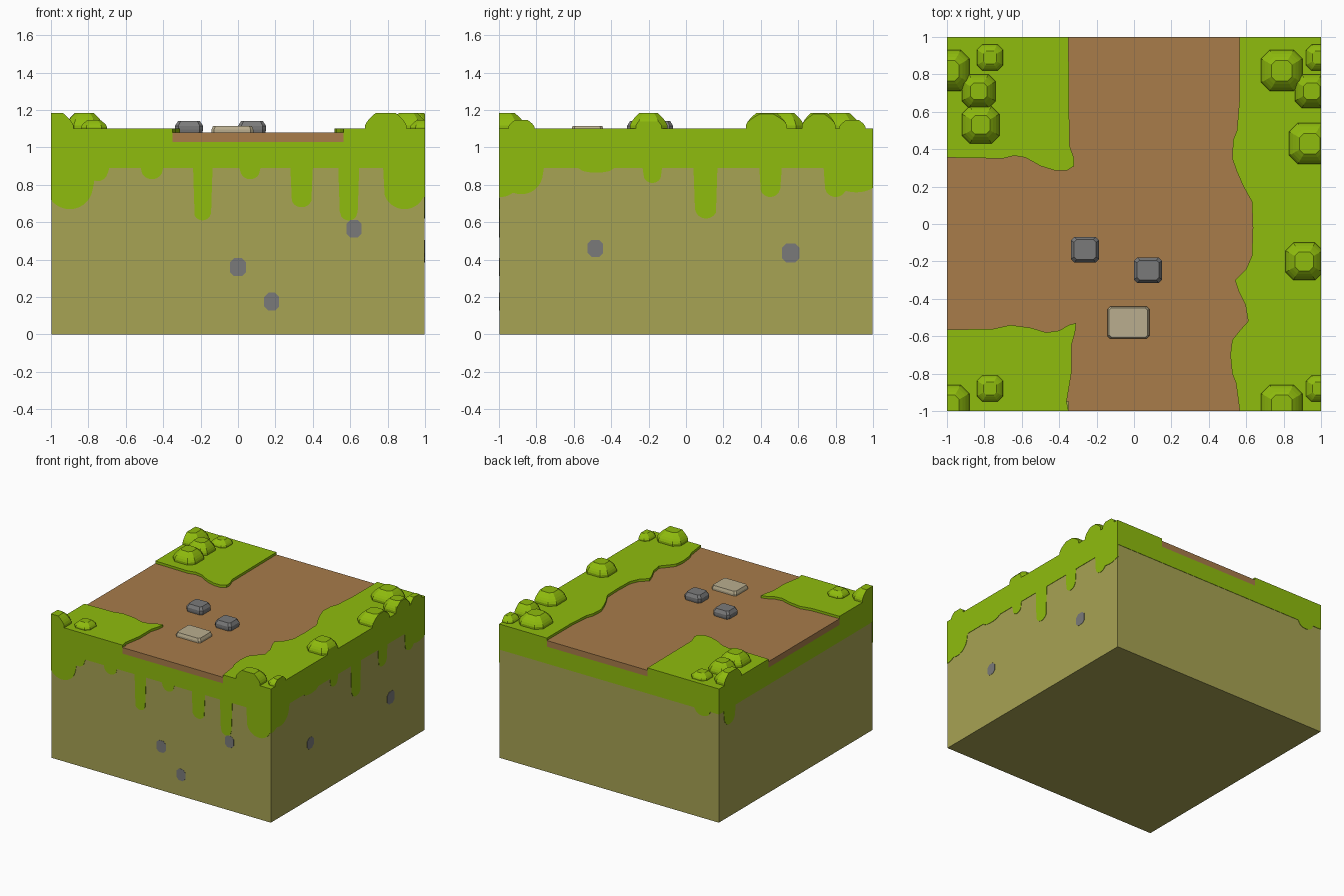
import bpy, bmesh, math
from mathutils import Matrix, Vector

cube = bpy.data.objects.get("Cube")
if cube:
    bpy.data.objects.remove(cube, do_unlink=True)


def material(name, rgb):
    lin = [((c / 255 + 0.055) / 1.055) ** 2.4 if c > 10 else c / 255 / 12.92 for c in rgb]
    mat = bpy.data.materials.new(name)
    mat.use_nodes = True
    mat.diffuse_color = (*lin, 1)
    mat.node_tree.nodes["Principled BSDF"].inputs["Base Color"].default_value = (*lin, 1)
    return mat


GRASS = material("grass green", (143, 188, 13))
EARTH = material("olive earth", (167, 163, 83))
PATH = material("path brown", (168, 124, 74))
STONE = material("stone grey", (122, 122, 122))
SLAB = material("pale stone", (186, 174, 143))

PATH_BASE, PATH_TOP, GRASS_TOP = 1.03, 1.08, 1.10
GRASS_LOW = 0.89
SOIL = 0.997


def finish(name, bm, mat):
    bmesh.ops.recalc_face_normals(bm, faces=bm.faces)
    mesh = bpy.data.meshes.new(name)
    bm.to_mesh(mesh)
    bm.free()
    mesh.materials.append(mat)
    obj = bpy.data.objects.new(name, mesh)
    bpy.context.collection.objects.link(obj)
    return obj


def prism(name, points, offset, mat, turn=0):
    """Extrude a flat outline of 3D points by an offset, then turn about z."""
    bm = bmesh.new()
    face = bm.faces.new([bm.verts.new(p) for p in points])
    new = bmesh.ops.extrude_face_region(bm, geom=[face], use_keep_orig=True)["geom"]
    bmesh.ops.translate(bm, vec=offset, verts=[v for v in new if isinstance(v, bmesh.types.BMVert)])
    bmesh.ops.rotate(bm, matrix=Matrix.Rotation(math.radians(turn), 3, 'Z'), verts=bm.verts)
    return finish(name, bm, mat)


def layer(name, outline, low, high, mat):
    return prism(name, [(x, y, low) for x, y in outline], (0, 0, high - low), mat)


def octagon(cx, cy, hx, hy, cut):
    pts = []
    for sx, sy in ((1, 1), (-1, 1), (-1, -1), (1, -1)):
        pair = [(cx + sx * hx, cy + sy * (hy - cut)), (cx + sx * (hx - cut), cy + sy * hy)]
        pts += pair if sx == sy else pair[::-1]
    return pts


def mound(name, cx, cy, hx, hy, cut, base, profile, mat):
    """Stack of cut-corner rings; profile holds (scale, height) pairs."""
    bm = bmesh.new()
    rings = [[bm.verts.new((x, y, base + h)) for x, y in octagon(cx, cy, hx * s, hy * s, cut * s)]
             for s, h in profile]
    for a, b in zip(rings, rings[1:]):
        for i in range(8):
            j = (i + 1) % 8
            bm.faces.new((a[i], a[j], b[j], b[i]))
    bm.faces.new(rings[0][::-1])
    bm.faces.new(rings[-1])
    # Trim flush with the tile border
    for n in (Vector((1, 0, 0)), Vector((-1, 0, 0)), Vector((0, 1, 0)), Vector((0, -1, 0))):
        bmesh.ops.bisect_plane(bm, geom=bm.verts[:] + bm.edges[:] + bm.faces[:],
                               plane_co=n, plane_no=n, clear_outer=True)
        rim = [e for e in bm.edges if e.is_boundary]
        if rim:
            bmesh.ops.holes_fill(bm, edges=rim, sides=0)
    return finish(name, bm, mat)


# Earth block
layer("earth_block", [(-SOIL, -SOIL), (SOIL, -SOIL), (SOIL, SOIL), (-SOIL, SOIL)], 0, PATH_BASE, EARTH)

# Dirt path: reaches the border on three sides, tucked under the grass elsewhere
layer("dirt_path", [
    (-.35, -1), (.565, -1), (.565, -.95), (.7, -.95), (.7, .95), (.565, .95), (.565, 1), (-.35, 1),
    (-.35, .95), (-.5, .95), (-.5, .5), (-.95, .5), (-.95, .355), (-1, .355),
    (-1, -.565), (-.95, -.565), (-.95, -.7), (-.5, -.7), (-.5, -.95), (-.35, -.95)],
    PATH_BASE, PATH_TOP, PATH)

# Grass lawns with wavy edges
layer("lawn_right", [
    (1, -1), (1, 1), (.565, 1), (.565, .68), (.55, .5), (.53, .45), (.525, .35), (.55, .28),
    (.585, .2), (.63, .12), (.635, -.02), (.63, -.17), (.6, -.24), (.54, -.3), (.56, -.36),
    (.595, -.43), (.61, -.52), (.565, -.57), (.525, -.62), (.515, -.7), (.525, -.8),
    (.545, -.85), (.565, -1)], PATH_BASE, GRASS_TOP, GRASS)
layer("lawn_back", [
    (-1, 1), (-1, .355), (-.7, .35), (-.64, .365), (-.58, .355), (-.5, .31), (-.42, .285),
    (-.36, .285), (-.32, .31), (-.32, .35), (-.345, .42), (-.35, 1)],
    PATH_BASE, GRASS_TOP, GRASS)
layer("lawn_front", [
    (-1, -1), (-1, -.565), (-.75, -.56), (-.66, -.54), (-.55, -.555), (-.47, -.58), (-.4, -.57),
    (-.35, -.54), (-.31, -.53), (-.315, -.58), (-.335, -.65), (-.335, -.8), (-.36, -.95),
    (-.35, -1)], PATH_BASE, GRASS_TOP, GRASS)


# Grass skirts: drips are (centre, half width, lowest height)
def drip_height(u, drips):
    low = GRASS_LOW
    for c, half, z in drips:
        t = abs(u - c) / half
        if t < 1:
            r = min(half, GRASS_LOW - z)
            low = min(low, z + r * (1 - math.sqrt(1 - t * t)))
    return low


SKIRTS = {
    "front": (0, [(-.9, .125, .67), (-.75, .055, .82), (-.46, .06, .83), (-.19, .047, .61),
                  (.065, .055, .83), (.34, .057, .68), (.592, .048, .61), (.89, .112, .67)]),
    "right": (90, [(-.99, .1, .735), (-.88, .115, .75), (-.48, .09, .865), (-.18, .05, .81),
                   (.107, .06, .62), (.45, .055, .735), (.8, .058, .735), (.91, .16, .76)]),
    "back": (180, [(.85, .07, .84)]),
    "left": (-90, [(-.86, .07, .76)]),
}
STEPS = 250
for side, (turn, drips) in SKIRTS.items():
    us = [-1 + 2 * i / STEPS for i in range(STEPS + 1)]
    edge = [(u, -1, drip_height(u, drips)) for u in us]
    prism("grass_skirt_" + side, edge + [(1, -1, PATH_BASE), (-1, -1, PATH_BASE)],
          (0, .008, 0), GRASS, turn)

# Pebbles set in the earth walls: (turn, along, height, half width, half height)
for i, (turn, u, z, w, h) in enumerate([
        (0, 0, .36, .043, .048), (0, .18, .175, .04, .048), (0, .62, .565, .04, .048),
        (90, -.485, .46, .042, .046), (90, .56, .435, .047, .05)]):
    prism(f"wall_pebble_{i + 1}", [(x, -.999, y) for x, y in octagon(u, z, w, h, .022)],
          (0, .006, 0), STONE, turn)

# Bushes: (x, y, radius)
BUSH = [(1, -.01), (1, .018), (.93, .034), (.82, .05), (.66, .068), (.5, .083)]
for i, (x, y, r) in enumerate([
        (-.99, .82, .11), (-.77, .89, .07), (-.83, .71, .09), (-.82, .53, .1),
        (.79, .82, .11), (.99, .89, .07), (.95, .71, .09), (.94, .43, .11), (.91, -.2, .1),
        (.79, -.97, .11), (.99, -.88, .07), (-.99, -.97, .11), (-.77, -.88, .07)]):
    k = .55 if r < .08 else 1
    mound(f"bush_{i + 1}", x, y, r, r, r * .42, GRASS_TOP, [(s, h * k) for s, h in BUSH], GRASS)

# Stones lying on the path
ROCK = [(.93, -.01), (1, .015), (1, .035), (.78, .06)]
mound("path_rock_left", -.262, -.137, .075, .068, .018, PATH_TOP, ROCK, STONE)
mound("path_rock_right", .075, -.247, .075, .068, .018, PATH_TOP, ROCK, STONE)
mound("flat_stone", -.03, -.527, .112, .086, .014, PATH_TOP,
      [(1, -.01), (1, .015), (.92, .035)], SLAB)
